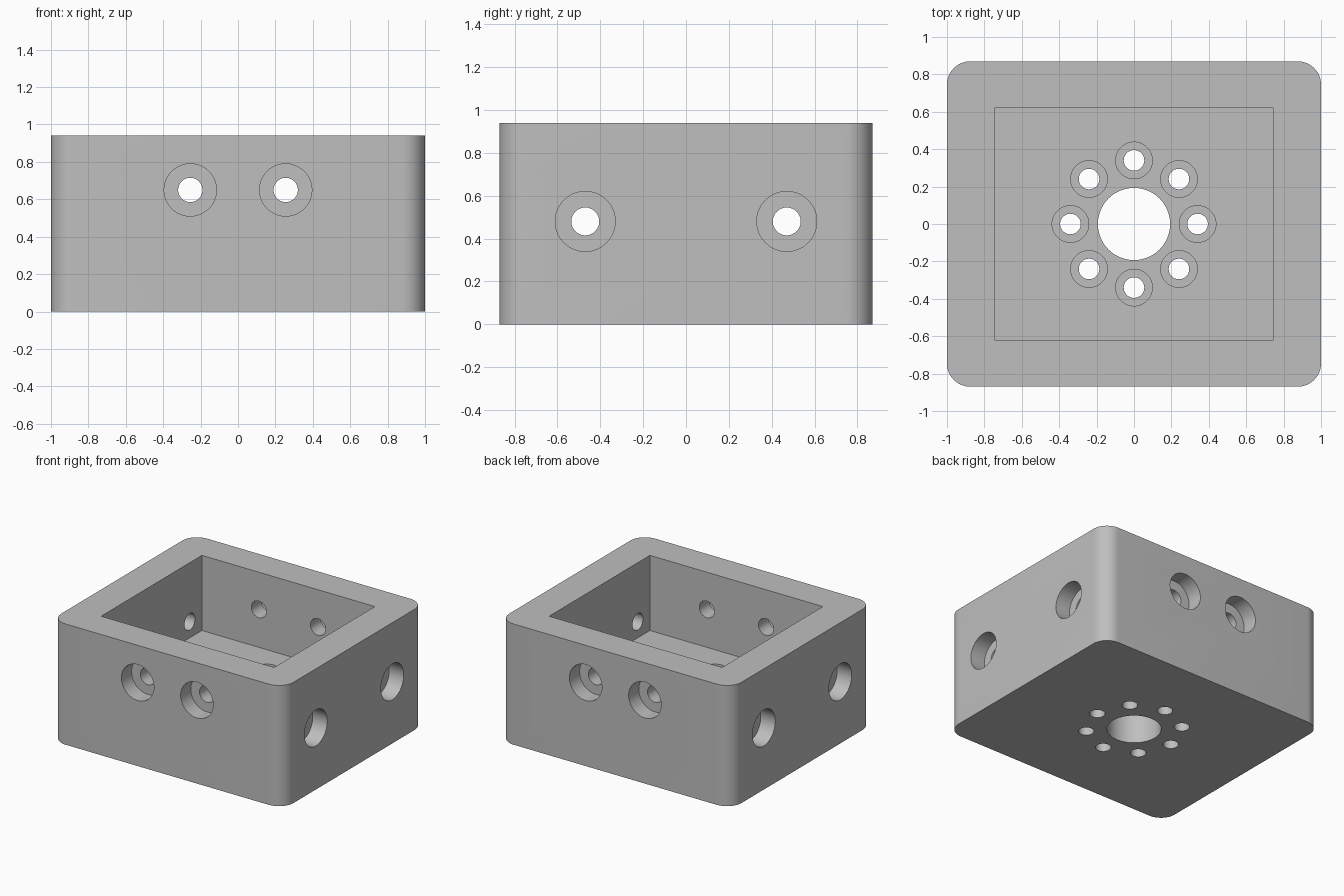
import bpy
import bmesh
import math
from mathutils import Matrix, Vector

cube = bpy.data.objects.get("Cube")
if cube:
    bpy.data.objects.remove(cube, do_unlink=True)

LENGTH, WIDTH, HEIGHT = 2.0, 1.74, 0.94
CAVITY_X, CAVITY_Y, FLOOR = 0.745, 0.62, 0.355
MARGIN = 0.05

grey = bpy.data.materials.new("plain grey")
grey.use_nodes = True
grey.diffuse_color = (0.52, 0.52, 0.52, 1)
grey.node_tree.nodes["Principled BSDF"].inputs["Base Color"].default_value = grey.diffuse_color


def make_object(name, bm):
    bmesh.ops.recalc_face_normals(bm, faces=bm.faces)
    mesh = bpy.data.meshes.new(name)
    bm.to_mesh(mesh)
    bm.free()
    mesh.materials.append(grey)
    obj = bpy.data.objects.new(name, mesh)
    bpy.context.collection.objects.link(obj)
    return obj


def box(name, size, bottom, corner=0):
    bm = bmesh.new()
    bmesh.ops.create_cube(bm, size=1)
    bmesh.ops.scale(bm, vec=size, verts=bm.verts)
    bmesh.ops.translate(bm, vec=(0, 0, bottom + size[2] / 2), verts=bm.verts)
    if corner:
        upright = [e for e in bm.edges
                   if abs(e.verts[0].co.z - e.verts[1].co.z) > size[2] / 2]
        bmesh.ops.bevel(bm, geom=upright, offset=corner, segments=12,
                        profile=0.5, affect='EDGES')
    return make_object(name, bm)


def cut(body, cutter):
    cutter.hide_render = True
    mod = body.modifiers.new("cut", 'BOOLEAN')
    mod.operation = 'DIFFERENCE'
    mod.solver = 'EXACT'
    mod.object = cutter
    bpy.context.view_layer.objects.active = body
    bpy.ops.object.modifier_apply(modifier=mod.name)
    bpy.data.objects.remove(cutter, do_unlink=True)


def drill(body, start, direction, thickness, bore, recess=0, depth=0):
    """Cut a hole inward from start, with an optional wider recess at the start."""
    profile = [(bore, -MARGIN), (bore, thickness + MARGIN)]
    if recess:
        profile = [(recess, -MARGIN), (recess, depth), (bore, depth), profile[1]]
    segments = 48
    bm = bmesh.new()
    rings = []
    for r, z in profile:
        angles = [math.tau * i / segments for i in range(segments)]
        rings.append([bm.verts.new((r * math.cos(a), r * math.sin(a), z)) for a in angles])
    for low, high in zip(rings, rings[1:]):
        for i in range(segments):
            j = (i + 1) % segments
            bm.faces.new((low[i], low[j], high[j], high[i]))
    bm.faces.new(rings[0])
    bm.faces.new(rings[-1])
    turn = Vector(direction).to_track_quat('Z', 'Y').to_matrix().to_4x4()
    bm.transform(Matrix.Translation(start) @ turn)
    cut(body, make_object("hole_cutter", bm))


# Rounded block with a rectangular pocket
housing = box("housing", (LENGTH, WIDTH, HEIGHT), 0, corner=0.125)
cut(housing, box("pocket_cutter", (2 * CAVITY_X, 2 * CAVITY_Y, HEIGHT), FLOOR))

# Recessed bolt holes through all four walls
for side in (-1, 1):
    for offset in (-1, 1):
        drill(housing, (offset * 0.255, side * WIDTH / 2, 0.65), (0, -side, 0),
              WIDTH / 2 - CAVITY_Y, 0.065, 0.14, 0.125)
        drill(housing, (side * LENGTH / 2, offset * 0.47, 0.48), (-side, 0, 0),
              LENGTH / 2 - CAVITY_X, 0.065, 0.14, 0.125)

# Central opening and ring of recessed holes in the floor
drill(housing, (0, 0, FLOOR), (0, 0, -1), FLOOR, 0.193)
for i in range(8):
    a = math.tau * i / 8
    drill(housing, (0.34 * math.cos(a), 0.34 * math.sin(a), FLOOR), (0, 0, -1),
          FLOOR, 0.055, 0.098, 0.18)

# Smooth curved surfaces, sharp edges
bpy.ops.object.select_all(action='DESELECT')
housing.select_set(True)
bpy.context.view_layer.objects.active = housing
bpy.ops.object.shade_smooth_by_angle(angle=math.radians(30))
